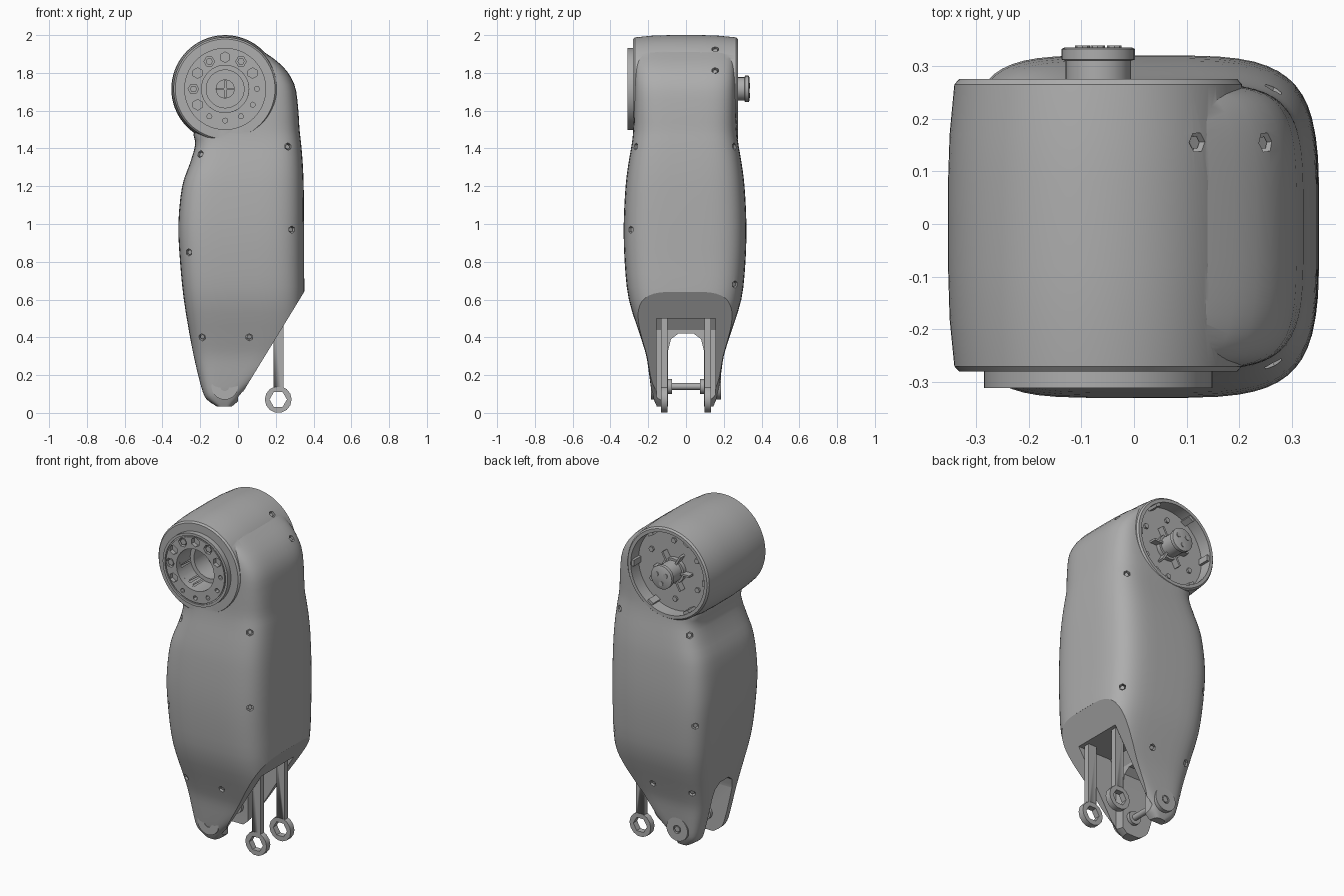
import bpy, bmesh, math
from mathutils import Vector, Matrix

cube = bpy.data.objects.get("Cube")
if cube:
    bpy.data.objects.remove(cube, do_unlink=True)

GREY = (0.42, 0.42, 0.42, 1)
grey = bpy.data.materials.new("plain grey")
grey.use_nodes = True
grey.diffuse_color = GREY
grey.node_tree.nodes["Principled BSDF"].inputs["Base Color"].default_value = GREY

HUB_X, HUB_Z = -0.068, 1.715


def finish(name, bm, smooth=30):
    bmesh.ops.remove_doubles(bm, verts=bm.verts, dist=0.0002)
    bmesh.ops.recalc_face_normals(bm, faces=bm.faces)
    mesh = bpy.data.meshes.new(name)
    bm.to_mesh(mesh)
    bm.free()
    mesh.materials.append(grey)
    obj = bpy.data.objects.new(name, mesh)
    bpy.context.collection.objects.link(obj)
    shade(obj, smooth)
    return obj


def shade(obj, angle=30):
    bpy.ops.object.select_all(action='DESELECT')
    obj.select_set(True)
    bpy.context.view_layer.objects.active = obj
    bpy.ops.object.shade_smooth_by_angle(angle=math.radians(angle))


def boolean(obj, tool, operation='DIFFERENCE'):
    mod = obj.modifiers.new("cut", 'BOOLEAN')
    mod.object, mod.operation, mod.solver = tool, operation, 'EXACT'
    bpy.context.view_layer.objects.active = obj
    bpy.ops.object.modifier_apply(modifier=mod.name)
    bpy.data.objects.remove(tool, do_unlink=True)


def add_prism(bm, pts, a, b, axis='y'):
    """Extrude an outline from a to b along x or y."""
    place = (lambda p, d: (p[0], d, p[1])) if axis == 'y' else (lambda p, d: (d, p[0], p[1]))
    ends = [[bm.verts.new(place(p, d)) for p in pts] for d in (a, b)]
    for ring in ends:
        bm.faces.new(ring)
    for i in range(len(pts)):
        j = (i + 1) % len(pts)
        bm.faces.new((ends[0][i], ends[0][j], ends[1][j], ends[1][i]))


def prism(name, pts, a, b, axis='y'):
    bm = bmesh.new()
    add_prism(bm, pts, a, b, axis)
    return finish(name, bm)


def lathe(name, profile, x=HUB_X, z=HUB_Z, segs=48):
    """Spin a closed (radius, y) outline around a y axis."""
    bm = bmesh.new()
    rings = []
    for s in range(segs):
        t = math.tau * s / segs
        rings.append([bm.verts.new((x + r * math.cos(t), y, z + r * math.sin(t))) for r, y in profile])
    for s in range(segs):
        p, q = rings[s], rings[(s + 1) % segs]
        for i in range(len(profile)):
            j = (i + 1) % len(profile)
            if profile[i][0] + profile[j][0] > 0:
                bm.faces.new((p[i], p[j], q[j], q[i]))
    return finish(name, bm)


def disc(name, r, a, b, **kw):
    return lathe(name, [(0, a), (r, a), (r, b), (0, b)], **kw)


def ngon(x, z, r, n, turn=0.0):
    return [(x + r * math.cos(turn + math.tau * i / n), z + r * math.sin(turn + math.tau * i / n))
            for i in range(n)]


def box(x, z, w, h):
    return [(x - w, z - h), (x + w, z - h), (x + w, z + h), (x - w, z + h)]


# Limb shell: height, right edge, left edge, half depth
ROWS = [(.035, -.115, -.03, .15), (.07, -.165, .01, .165), (.11, -.187, .04, .177),
        (.2, -.212, .15, .19), (.3, -.235, .26, .205), (.4, -.254, .33, .235),
        (.6, -.287, .35, .298), (.8, -.307, .35, .32), (1.0, -.316, .35, .325),
        (1.2, -.296, .348, .315), (1.32, -.255, .343, .3), (1.42, -.227, .335, .283),
        (1.5, -.232, .326, .274), (1.62, -.15, .318, .27), (1.74, -.1, .298, .268),
        (1.84, -.1, .232, .265), (1.93, -.08, .11, .26)]


def catmull(a, b, c, d, t):
    return [q + t / 2 * (r - p + t * (2 * p - 5 * q + 4 * r - s + t * (3 * (q - r) + s - p)))
            for p, q, r, s in zip(a, b, c, d)]


def build_shell():
    sections = []
    for i in range(len(ROWS) - 1):
        a, d = ROWS[max(i - 1, 0)], ROWS[min(i + 2, len(ROWS) - 1)]
        sections += [catmull(a, ROWS[i], ROWS[i + 1], d, k / 3) for k in range(3)]
    sections.append(ROWS[-1])
    bm, rings, n = bmesh.new(), [], 56
    for z, x0, x1, hy in sections:
        ring = []
        for k in range(n):
            t = math.tau * (k + .5) / n
            c, s = math.cos(t), math.sin(t)
            e = 2 / (4.2 if c > 0 else 5)
            ring.append(bm.verts.new(((x0 + x1) / 2 + (x1 - x0) / 2 * math.copysign(abs(c) ** e, c),
                                      hy * math.copysign(abs(s) ** e, s) - .005, z)))
        rings.append(ring)
    for p, q in zip(rings, rings[1:]):
        for k in range(n):
            bm.faces.new((p[k], p[(k + 1) % n], q[(k + 1) % n], q[k]))
    bm.faces.new(rings[0])
    bm.faces.new(rings[-1])
    return finish("limb_shell", bm)


shell = build_shell()

# Round joint housing joined to the shell
housing = lathe("housing", [(0, -.28), (.264, -.28), (.273, -.27), (.282, -.18), (.285, -.08), (.285, .08),
                            (.282, .17), (.273, .265), (.264, .275), (0, .275)], segs=72)
boolean(shell, housing, 'UNION')

# Sloped heel, fork slot and rod bay
boolean(shell, prism("slope", [(.35, .64), (.026, .11), (.026, -.2), (.9, -.2), (.9, .64)], -1, 1))
arch = [(-.095, -.1), (-.095, .33), (-.08, .39), (-.04, .42), (.04, .42), (.08, .39), (.095, .33), (.095, -.1)]
boolean(shell, prism("slot", arch, -1, 1, 'x'))
boolean(shell, prism("bay", [(0, -.1), (0, .44), (.04, .5), (.7, .5), (.7, -.1)], -.155, .155))

# Front bore and rear recess
boolean(shell, disc("bore", .125, -.6, -.06))
boolean(shell, disc("recess", .245, .2, .6))

# Screw holes sunk along the surface normal
FRONT = [(-.2, 1.37), (.265, 1.41), (-.26, .85), (-.19, .4), (.06, .4)]
bpy.context.view_layer.update()
shots = [((x, side, z), (0, -side, 0)) for side in (-1, 1) for x, z in FRONT]
shots += [((.285, -1, .97), (0, 1, 0)), ((.3, 1, .68), (0, -1, 0)),
          ((.12, .155, 3), (0, 0, -1)), ((.25, .155, 3), (0, 0, -1))]
bm = bmesh.new()
screws = bmesh.new()
for start, way in shots:
    hit, point, normal, _ = shell.ray_cast(Vector(start), Vector(way))
    if hit:
        turn = normal.to_track_quat('Z', 'Y').to_matrix().to_4x4()
        bmesh.ops.create_cone(bm, cap_ends=True, segments=6, radius1=.02, radius2=.02, depth=.05,
                              matrix=Matrix.Translation(point) @ turn)
        bmesh.ops.create_cone(screws, cap_ends=True, segments=6, radius1=.013, radius2=.013, depth=.02,
                              matrix=Matrix.Translation(point - normal * .018) @ turn)
boolean(shell, finish("holes", bm))
finish("shell_screws", screws)
shade(shell)

# Front mounting ring with bolt pockets
ring = lathe("mounting_ring", [(.125, -.27), (.125, -.311), (.195, -.311), (.195, -.304), (.202, -.304),
                               (.202, -.311), (.217, -.311), (.217, -.27)], segs=64)
bm = bmesh.new()
bolts = bmesh.new()
for i in range(12):
    a = math.tau * i / 12
    big = 1 <= i <= 7
    x, z = HUB_X + .168 * math.cos(a), HUB_Z + .168 * math.sin(a)
    add_prism(bm, ngon(x, z, .028 if big else .014, 6, a), -.4, -.285)
    if i in (2, 4, 6):
        add_prism(bolts, ngon(x, z, .019, 6, a), -.305, -.28)
boolean(ring, finish("pockets", bm))
shade(ring)
finish("ring_bolts", bolts)

# Spindle end with cross inside the bore
lathe("spindle_collar", [(.1, -.18), (.125, -.18), (.125, -.05), (.1, -.05)])
disc("spindle_end", .05, -.12, -.05)
prism("cross_bar", box(HUB_X, HUB_Z, .045, .006), -.128, -.11)
prism("cross_post", box(HUB_X, HUB_Z, .006, .045), -.128, -.11)

# Rear hub, fins, rim tabs and cover screws
lathe("rear_hub", [(0, .19), (.075, .19), (.075, .225), (.062, .225), (.062, .31), (.07, .312),
                   (.07, .332), (.064, .335), (0, .335)], segs=24)
bm = bmesh.new()
for i in range(6):
    a = math.tau * i / 6
    u, v = (math.cos(a), math.sin(a)), (-math.sin(a) * .006, math.cos(a) * .006)
    for inner, outer, top, wide in ((.05, .12, .24, 1), (.228, .25, .268, 3)):
        pts = [(HUB_X + u[0] * r + v[0] * s * wide, HUB_Z + u[1] * r + v[1] * s * wide)
               for r, s in ((inner, -1), (outer, -1), (outer, 1), (inner, 1))]
        add_prism(bm, pts, .19, top)
    add_prism(bm, ngon(HUB_X + .175 * math.cos(a + .5), HUB_Z + .175 * math.sin(a + .5), .016, 6), .19, .212)
finish("rear_fins_and_tabs", bm)
bm = bmesh.new()
for i in range(3):
    a = math.tau * i / 3 + .5
    add_prism(bm, ngon(HUB_X + .035 * math.cos(a), HUB_Z + .035 * math.sin(a), .014, 8), .33, .339)
finish("hub_screws", bm)

# Fork pin, bosses and twin ring-ended rods
disc("fork_pin", .018, -.12, .12, x=-.07, z=.14, segs=20)
for side, word in ((-1, "front"), (1, "back")):
    disc(word + "_pin_collar", .04, side * .075, side * .11, x=-.07, z=.14, segs=20)
    lathe(word + "_fork_boss", [(.024, side * .15), (.07, side * .15), (.07, side * .186), (.024, side * .186)],
          x=-.07, z=.14, segs=32)
    prism(word + "_boss_screw", ngon(-.07, .14, .018, 6), side * .15, side * .184)
    a, b = side * .097, side * .133
    prism(word + "_rod", box(.215, .33, .027, .195), a, b)
    end = disc(word + "_rod_ring", .071, a, b, x=.213, z=.071, segs=14)
    boolean(end, prism("hex_hole", ngon(.213, .071, .046, 6), -1, 1))
    rod = bpy.data.objects[word + "_rod"]
    boolean(rod, prism("rod_trim", ngon(.213, .071, .069, 14), -1, 1))
    shade(end)
